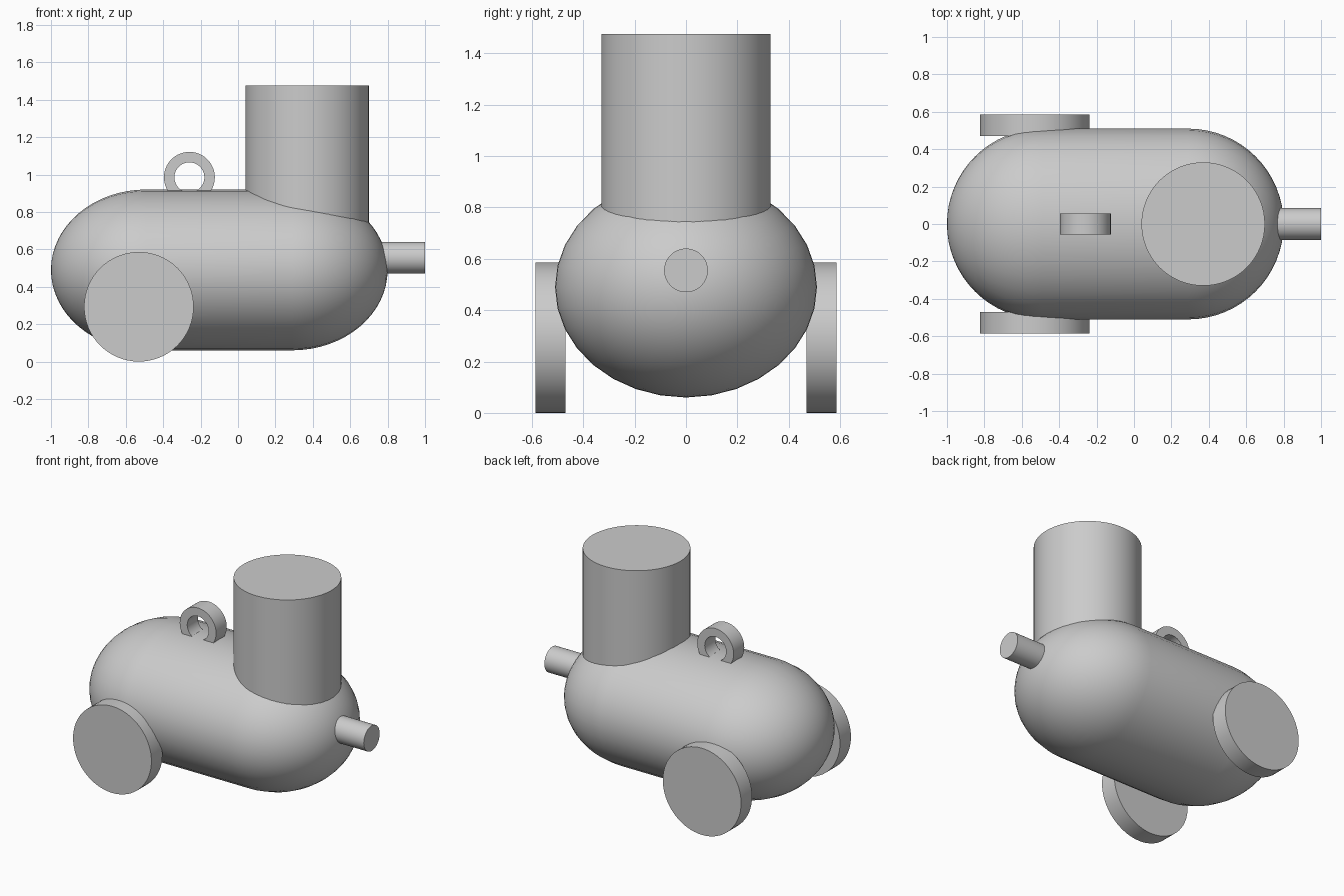
import bpy, bmesh, math
from mathutils import Matrix

cube = bpy.data.objects.get("Cube")
if cube:
    bpy.data.objects.remove(cube)

grey = bpy.data.materials.new("plain grey")
grey.use_nodes = True
GREY = (0.6, 0.6, 0.6, 1)
grey.diffuse_color = GREY
grey.node_tree.nodes["Principled BSDF"].inputs["Base Color"].default_value = GREY

# Rotations that turn the z axis of a lathed part
AXES = {"x": Matrix.Rotation(math.pi / 2, 4, "Y"),
        "y": Matrix.Rotation(math.pi / 2, 4, "X"),
        "z": Matrix.Identity(4)}


def lathe(name, profile, axis, location, sides=64, scale=(1, 1, 1), closed=False):
    """Spin (radius, height) points round an axis."""
    bm = bmesh.new()
    pts = [bm.verts.new((r, 0, h)) for r, h in profile]
    edges = [bm.edges.new(pair) for pair in zip(pts, pts[1:])]
    if closed:
        edges.append(bm.edges.new((pts[-1], pts[0])))
    bmesh.ops.spin(bm, geom=pts + edges, cent=(0, 0, 0), axis=(0, 0, 1),
                   angle=math.tau, steps=sides, use_merge=True)
    bmesh.ops.remove_doubles(bm, verts=bm.verts, dist=1e-5)
    bm.transform(Matrix.Diagonal((*scale, 1)) @ AXES[axis])
    bmesh.ops.recalc_face_normals(bm, faces=bm.faces)
    mesh = bpy.data.meshes.new(name)
    bm.to_mesh(mesh)
    bm.free()
    mesh.materials.append(grey)
    obj = bpy.data.objects.new(name, mesh)
    obj.location = location
    bpy.context.collection.objects.link(obj)
    bpy.ops.object.select_all(action="DESELECT")
    obj.select_set(True)
    bpy.context.view_layer.objects.active = obj
    bpy.ops.object.shade_smooth_by_angle(angle=math.radians(30))
    return obj


def cylinder(name, radius, length, axis, location):
    h = length / 2
    return lathe(name, [(0, -h), (radius, -h), (radius, h), (0, h)], axis, location)


# Body: a long capsule, slightly flattened in height
R, HALF, STEPS = 0.51, 0.39, 16
arc = [(R * math.sin(a), HALF + R * math.cos(a))
       for a in (math.pi / 2 * i / STEPS for i in range(STEPS + 1))]
body_profile = arc + [(r, -h) for r, h in reversed(arc)]
lathe("body", body_profile, "x", (-0.1, 0, 0.49), sides=32, scale=(1, 1, 0.43 / R))

# Chimney and nose pipe run into the body
cylinder("chimney", 0.33, 0.92, "z", (0.37, 0, 1.015))
cylinder("nose_pipe", 0.085, 0.3, "x", (0.85, 0, 0.555))

# Wheels
for side, y in (("right", -0.528), ("left", 0.528)):
    cylinder(side + "_wheel", 0.293, 0.117, "y", (-0.53, y, 0.293))

# Lifting ring on top of the body
lathe("top_ring", [(0.08, -0.057), (0.136, -0.057), (0.136, 0.057), (0.08, 0.057)],
      "y", (-0.26, 0, 0.985), closed=True)
